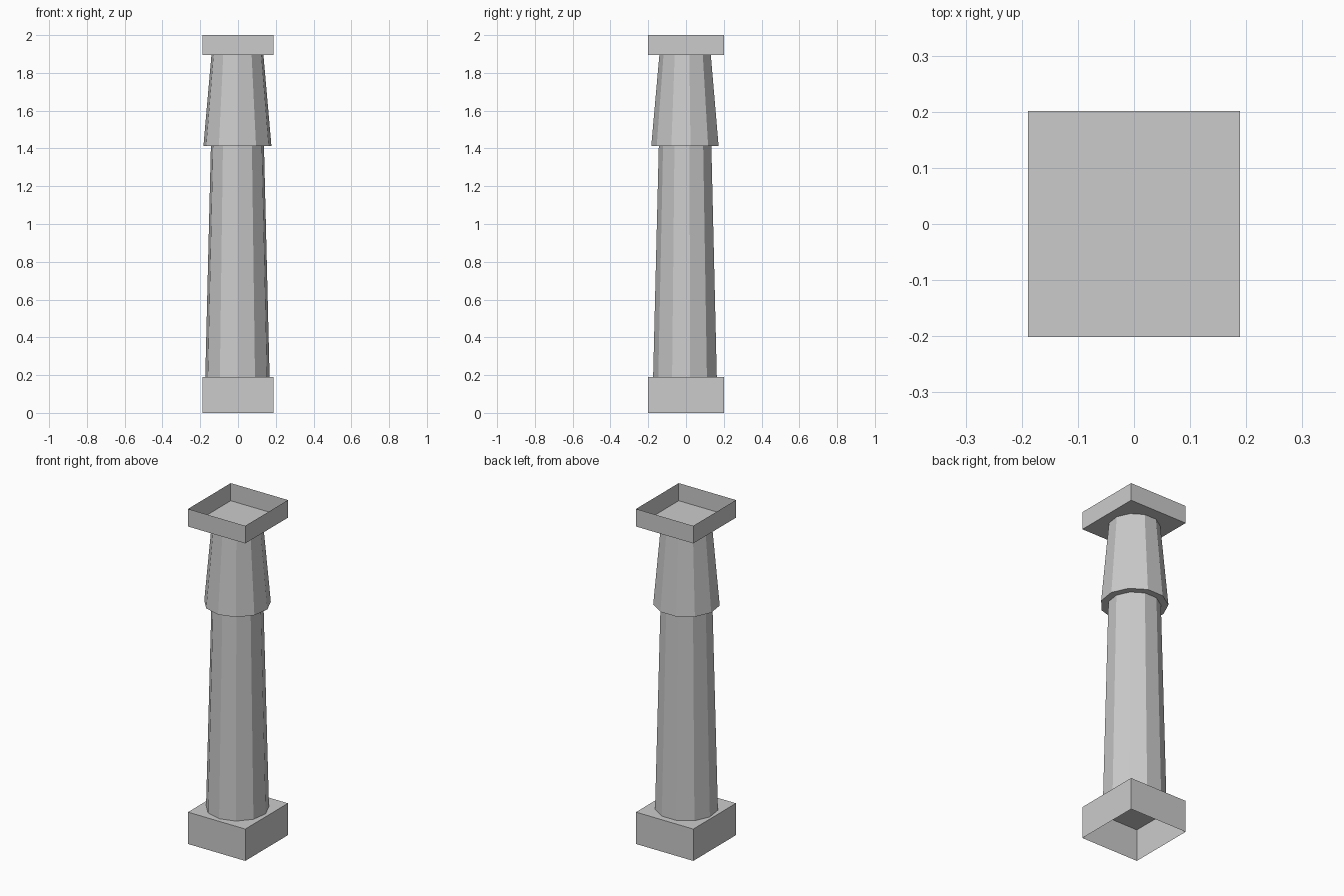
import bpy, bmesh, math

if "Cube" in bpy.data.objects:
    bpy.data.objects.remove(bpy.data.objects["Cube"])

SIDES = 11
stone = bpy.data.materials.new("grey_stone")
stone.diffuse_color = (0.6, 0.6, 0.6, 1)
stone.use_nodes = True
stone.node_tree.nodes["Principled BSDF"].inputs["Base Color"].default_value = stone.diffuse_color


def finish(name, bm):
    mesh = bpy.data.meshes.new(name)
    bm.to_mesh(mesh)
    bm.free()
    mesh.materials.append(stone)
    obj = bpy.data.objects.new(name, mesh)
    bpy.context.collection.objects.link(obj)


def open_box(name, z0, z1, open_top):
    """Thin-walled box with its top or bottom face left out."""
    bm = bmesh.new()
    bmesh.ops.create_cube(bm, size=1)
    for v in bm.verts:
        v.co.x *= 0.378
        v.co.y *= 0.403
        v.co.z = z1 if v.co.z > 0 else z0
    bm.normal_update()
    sign = 1 if open_top else -1
    gone = [f for f in bm.faces if f.normal.z * sign > 0.9]
    bmesh.ops.delete(bm, geom=gone, context='FACES_ONLY')
    finish(name, bm)


def lathe(name, profile):
    """Faceted column from (radius, height) pairs, one corner facing front."""
    bm = bmesh.new()
    rings = []
    for r, z in profile:
        rings.append([bm.verts.new((r * math.sin(a) - 0.003,
                                    -r * math.cos(a) - 0.002, z))
                      for a in (i * math.tau / SIDES for i in range(SIDES))])
    for low, high in zip(rings, rings[1:]):
        for i in range(SIDES):
            j = (i + 1) % SIDES
            bm.faces.new((low[i], low[j], high[j], high[i]))
    finish(name, bm)


# square plinth, hollow underneath
open_box("plinth", 0.0, 0.19, False)
# tapered shaft, overhanging collar and its tapered neck
lathe("column", [(0.172, 0.19), (0.142, 1.412), (0.182, 1.412), (0.139, 1.895)])
# square cap, hollow on top
open_box("cap", 1.895, 2.0, True)
